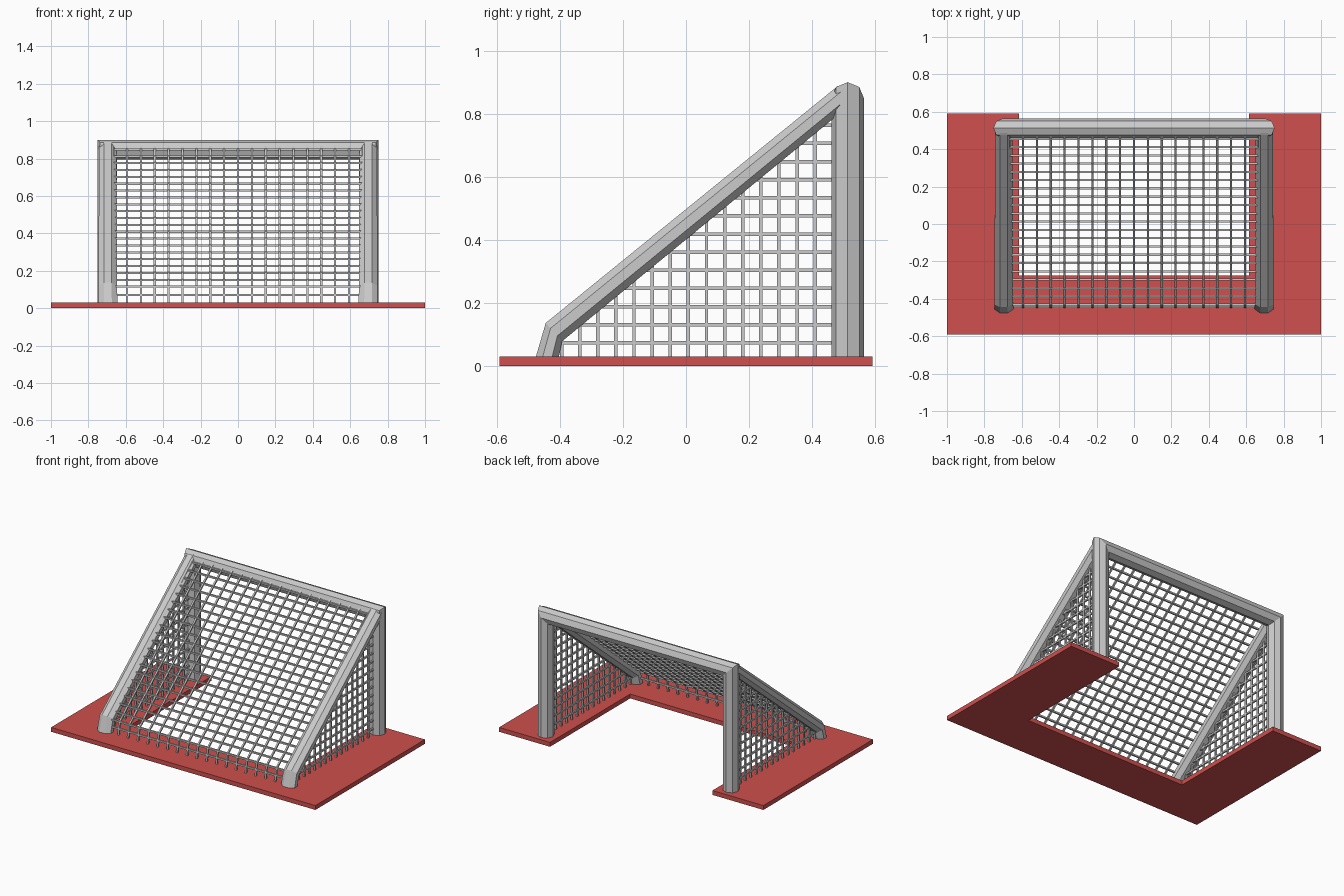
import bpy, bmesh, math
from mathutils import Vector

if "Cube" in bpy.data.objects:
    bpy.data.objects.remove(bpy.data.objects["Cube"])


def finish(bm, name):
    bmesh.ops.recalc_face_normals(bm, faces=bm.faces)
    me = bpy.data.meshes.new(name)
    bm.to_mesh(me)
    bm.free()
    ob = bpy.data.objects.new(name, me)
    bpy.context.collection.objects.link(ob)
    return ob


def loft(bm, rings):
    """Join successive rings of points into a capped tube."""
    vs = [[bm.verts.new(p) for p in ring] for ring in rings]
    n = len(vs[0])
    for a, b in zip(vs, vs[1:]):
        for i in range(n):
            j = (i + 1) % n
            bm.faces.new((a[i], a[j], b[j], b[i]))
    bm.faces.new(vs[0])
    bm.faces.new(vs[-1])


def cord(bm, a, b, r=0.0055):
    """Square-section net cord from a to b."""
    a, b = Vector(a), Vector(b)
    d = (b - a).normalized()
    u = d.cross(Vector((1, 0, 0)) if abs(d.x) < 0.9 else Vector((0, 0, 1))).normalized() * r
    w = d.cross(u)
    loft(bm, [[p + u + w, p - u + w, p - u - w, p + u - w] for p in (a, b)])


def octagon(turn, scale=1):
    return [(scale * math.cos(turn + i * math.pi / 4), scale * math.sin(turn + i * math.pi / 4))
            for i in range(8)]


# U-shaped red base
bm = bmesh.new()
outline = [(-1, -0.592), (1, -0.592), (1, 0.592), (0.615, 0.592),
           (0.615, -0.275), (-0.615, -0.275), (-0.615, 0.592), (-1, 0.592)]
loft(bm, [[(x, y, z) for x, y in outline] for z in (0, 0.03)])
base = finish(bm, "base")
red = bpy.data.materials.new("red")
red.diffuse_color = (0.62, 0.08, 0.075, 1)
red.use_nodes = True
red.node_tree.nodes["Principled BSDF"].inputs["Base Color"].default_value = red.diffuse_color
base.data.materials.append(red)

# posts and crossbar: one octagonal tube with mitred corners
R, PX, PY, PZ = 0.052, 0.70, 0.513, 0.848
rings = []
for s, top in ((-1, 0), (-1, 1), (1, 1), (1, 0)):
    rings.append([(s * (PX + R * c), PY + R * k, PZ + R * c if top else 0.02)
                  for c, k in octagon(0)])
bm = bmesh.new()
loft(bm, rings)
finish(bm, "goal_frame")

# sloping side rails with a bent foot: (centre y, z), (half-height y, z), half-width
rail = [((-0.442, 0.02), (-0.037, 0), 0.051),
        ((-0.419, 0.107), (-0.026, 0.029), 0.05),
        ((0.495, 0.853), (-0.012, 0.036), 0.047)]
FLAT = octagon(math.pi / 8, 1 / math.cos(math.pi / 8))
for s, side in ((-1, "left"), (1, "right")):
    bm = bmesh.new()
    loft(bm, [[(s * (0.696 + w * c), y + hy * k, z + hz * k) for c, k in FLAT]
              for (y, z), (hy, hz), w in rail])
    finish(bm, side + "_rail")

# back net: sheet level with the top of the rails, short tails to the base
STEP = 0.0575
foot, knee, top = Vector((0, -0.445, 0.025)), Vector((0, -0.43, 0.115)), Vector((0, 0.485, 0.873))
run = (top - knee).normalized()
bm = bmesh.new()
for i in range(-9, 10):
    x = Vector((i * 0.0742, 0, 0))
    cord(bm, foot + x, knee + x)
    cord(bm, knee + x, top + x)
half = Vector((0.672, 0, 0))
rows = [knee + run * (i * STEP) for i in range(21)] + [(foot + knee) / 2]
for p in rows:
    cord(bm, p - half, p + half)
finish(bm, "back_net")

# side nets, running from the rails to the posts and base
for s, side in ((-1, "left"), (1, "right")):
    x = s * 0.697
    bm = bmesh.new()
    for i in range(15):
        y = 0.41 - i * STEP
        cord(bm, (x, y, 0.02), (x, y, 0.107 + (y + 0.419) * 0.815))
    for i in range(13):
        z = 0.073 + i * STEP
        cord(bm, (x, max(-0.43, -0.419 + (z - 0.107) / 0.815), z), (x, 0.50, z))
    finish(bm, side + "_net")
